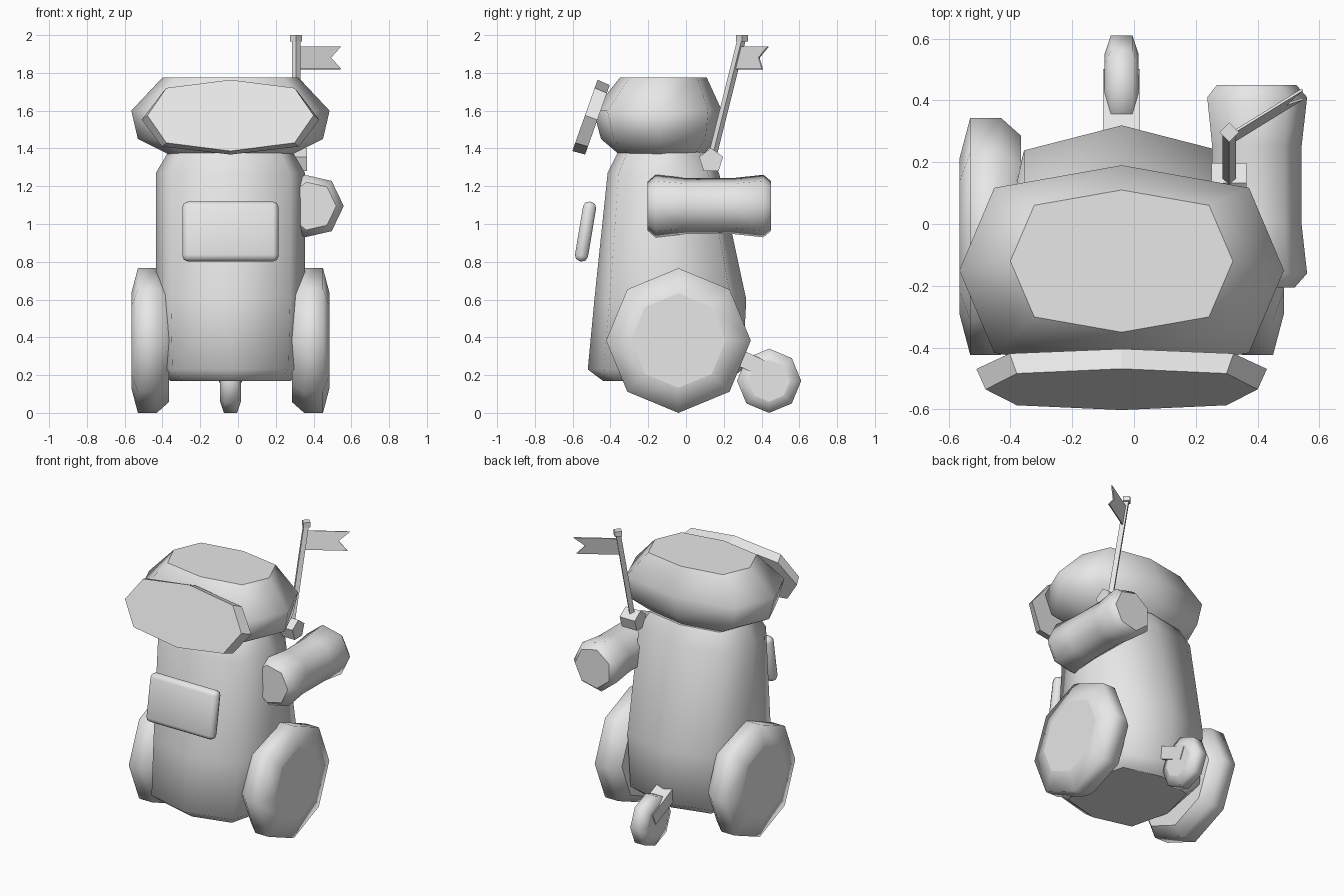
import bpy, bmesh, math
from mathutils import Matrix, Vector

if "Cube" in bpy.data.objects:
    bpy.data.objects.remove(bpy.data.objects["Cube"], do_unlink=True)

GREY = (0.8, 0.8, 0.8, 1)
grey = bpy.data.materials.new("plain_grey")
grey.use_nodes = True
grey.diffuse_color = GREY
grey.node_tree.nodes["Principled BSDF"].inputs["Base Color"].default_value = GREY

MID = -0.04  # centre line of the body


def place(x, y, z, angle=0, axis="X"):
    return Matrix.Translation((x, y, z)) @ Matrix.Rotation(math.radians(angle), 4, axis)


def finish(name, bm, matrix):
    bmesh.ops.recalc_face_normals(bm, faces=bm.faces)
    mesh = bpy.data.meshes.new(name)
    bm.to_mesh(mesh)
    bm.free()
    mesh.materials.append(grey)
    obj = bpy.data.objects.new(name, mesh)
    obj.matrix_world = matrix
    bpy.context.collection.objects.link(obj)
    return obj


def loft(name, rings, matrix, sides=8, corner=1.0, smooth=True):
    """Rings are (height, half width, half depth, depth offset); ends are capped flat."""
    bm = bmesh.new()
    loops = []
    for h, a, b, cy in rings:
        loop = []
        for i in range(sides):
            t = math.tau * i / sides
            k = corner if i % 2 else 1.0
            loop.append(bm.verts.new((a * k * math.cos(t), cy + b * k * math.sin(t), h)))
        loops.append(loop)
    for low, high in zip(loops, loops[1:]):
        for i in range(sides):
            j = (i + 1) % sides
            face = bm.faces.new((low[i], low[j], high[j], high[i]))
            face.smooth = smooth
    for loop in (loops[0], loops[-1]):
        cap = bm.faces.new(loop)
        for edge in cap.edges:
            edge.smooth = False
    return finish(name, bm, matrix)


def round_rings(pairs):
    return [(h, r, r, 0) for h, r in pairs]


def box(name, size, matrix, bevel=0):
    bm = bmesh.new()
    bmesh.ops.create_cube(bm, size=1)
    bmesh.ops.scale(bm, vec=size, verts=bm.verts)
    if bevel:
        bmesh.ops.bevel(bm, geom=bm.edges[:], offset=bevel, segments=2,
                        profile=0.5, affect="EDGES")
        for face in bm.faces:
            face.smooth = True
    return finish(name, bm, matrix)


# Body: tapered, squarish eight-sided barrel
loft("body", [
    (0.17, 0.32, 0.33, -0.11),
    (0.23, 0.385, 0.41, -0.11),
    (0.60, 0.395, 0.402, -0.083),
    (1.27, 0.395, 0.295, -0.12),
    (1.38, 0.33, 0.24, -0.12),
], place(MID, 0, 0), corner=1.13)

# Head and slanted face plate
loft("head", [
    (1.365, 0.32, 0.22, -0.13),
    (1.45, 0.49, 0.31, -0.14),
    (1.60, 0.525, 0.34, -0.15),
    (1.775, 0.36, 0.23, -0.12),
], place(MID, 0, 0), corner=1.11)
loft("face_plate", [(-0.07, 0.47, 0.195, 0), (0, 0.44, 0.2, 0)],
     place(MID, -0.535, 1.575, 70.5), corner=1.09, smooth=False)

# Chest panel
box("chest_panel", (0.51, 0.07, 0.32), place(MID, -0.532, 0.96, -9.5), bevel=0.03)

# Side wheels, mirrored about the centre line
for side, name in ((1, "left_wheel"), (-1, "right_wheel")):
    profile = [(0.325, 0.325), (0.39, 0.383), (0.49, 0.383), (0.525, 0.25)]
    loft(name, round_rings([(side * d, r) for d, r in profile]),
         place(MID, -0.04, 0.383, 90, "Y"))

# Rear caster and its bar
loft("rear_wheel", round_rings([(-0.055, 0.11), (-0.035, 0.17), (0.035, 0.17), (0.055, 0.11)]),
     place(MID, 0.44, 0.17, 90, "Y"))
box("caster_bar", (0.12, 0.24, 0.085), place(MID, 0.375, 0.25, -25))

# Arm: seven-sided tube with a slight waist
loft("arm", round_rings([(-0.205, 0.13), (-0.16, 0.17), (0, 0.152),
                         (0.25, 0.152), (0.41, 0.17), (0.45, 0.135)]),
     place(0.39, 0, 1.095, -90), sides=7)

# Flag mount, leaning pole and cap
loft("flag_mount", round_rings([(-0.057, 0.067), (0.057, 0.067)]),
     place(0.307, 0.133, 1.335) @ Matrix.Rotation(math.radians(-90), 4, "Y"),
     sides=5, smooth=False)
foot, tip = Vector((0.308, 0.14, 1.36)), Vector((0.308, 0.295, 1.98))
lean = (tip - foot).to_track_quat("Z", "Y").to_matrix().to_4x4()
loft("flag_pole", round_rings([(0, 0.022), ((tip - foot).length, 0.022)]),
     Matrix.Translation(foot) @ lean, sides=4, smooth=False)
loft("pole_cap", round_rings([(0, 0.032), (0.033, 0.032)]),
     place(0.308, 0.297, 1.967), sides=4, smooth=False)

# Swallow-tailed flag, blown back and to the side
along = Vector((0.235, 0.145, 0))
up = Vector((0, 0.03, 0.12))
corner = Vector((0.31, 0.26, 1.82))
thick = along.cross(up).normalized() * 0.008
bm = bmesh.new()
outline = [(0, 0), (1, 0), (0.77, 0.5), (1, 1), (0, 1)]
front, back = [[bm.verts.new(corner + along * u + up * v + thick * s) for u, v in outline]
               for s in (-0.5, 0.5)]
bm.faces.new(front)
bm.faces.new(back[::-1])
for i in range(len(outline)):
    j = (i + 1) % len(outline)
    bm.faces.new((front[i], back[i], back[j], front[j]))
finish("flag", bm, Matrix.Identity(4))
